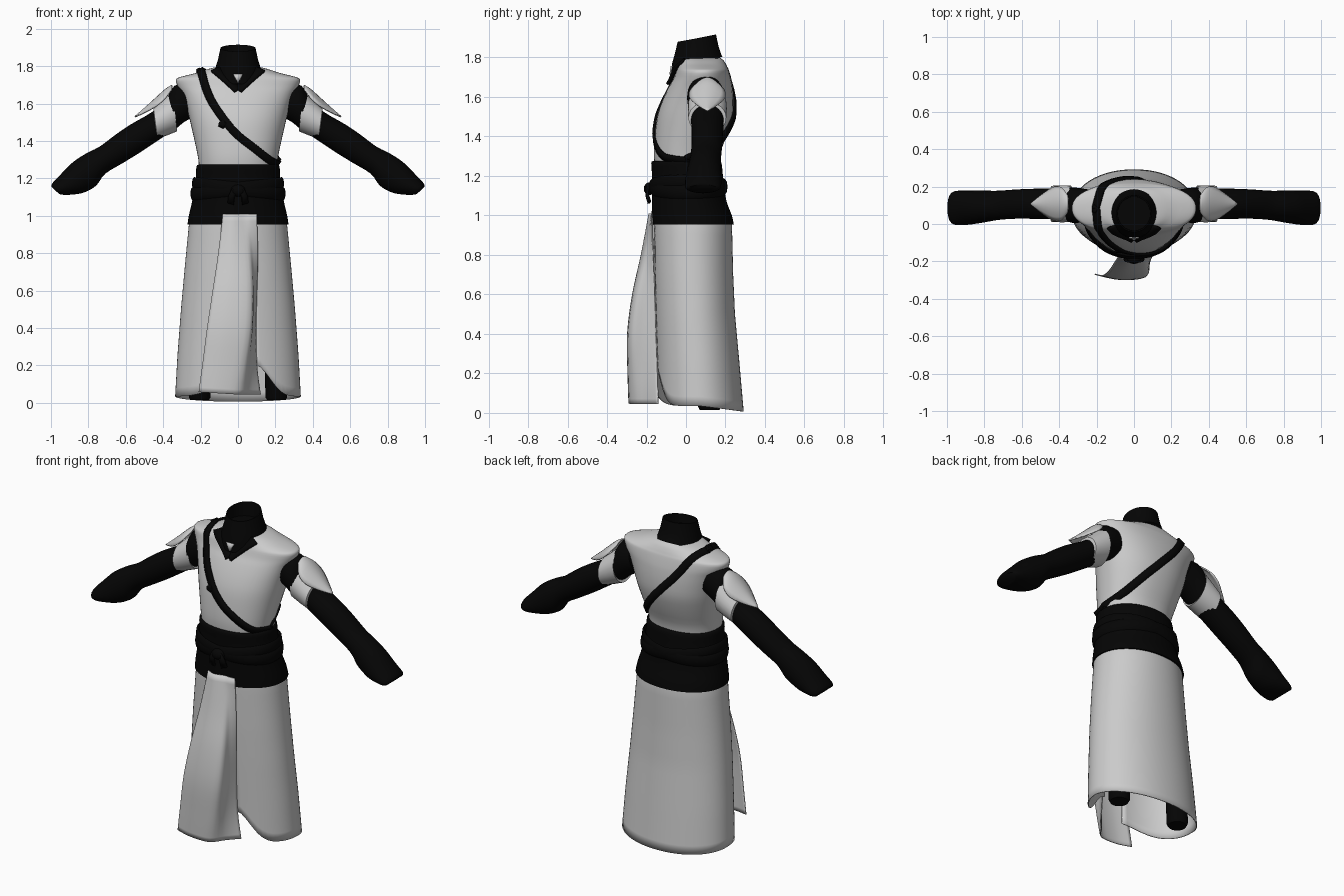
import bpy, bmesh, math
from mathutils import Vector

if "Cube" in bpy.data.objects:
    bpy.data.objects.remove(bpy.data.objects["Cube"])


def material(name, v):
    m = bpy.data.materials.new(name)
    m.use_nodes = True
    m.diffuse_color = (v, v, v, 1)
    m.node_tree.nodes["Principled BSDF"].inputs["Base Color"].default_value = (v, v, v, 1)
    return m


CLOTH = material("pale grey cloth", 0.6)
BLACK = material("black cloth", 0.0015)


def grid(name, rows, mat, closed=True, caps=True, thick=0, mirror=False, loop=False):
    """Skin a list of point rows into a smooth surface."""
    bm = bmesh.new()
    vs = [[bm.verts.new(p) for p in r] for r in rows]
    n = len(rows[0])
    pairs = list(zip(vs, vs[1:])) + ([(vs[-1], vs[0])] if loop else [])
    for r, s in pairs:
        for j in range(n if closed else n - 1):
            k = (j + 1) % n
            bm.faces.new((r[j], r[k], s[k], s[j]))
    if closed and caps:
        bm.faces.new(vs[0][::-1])
        bm.faces.new(vs[-1])
    bmesh.ops.remove_doubles(bm, verts=bm.verts, dist=0.0005)
    bmesh.ops.recalc_face_normals(bm, faces=bm.faces)
    me = bpy.data.meshes.new(name)
    bm.to_mesh(me)
    bm.free()
    ob = bpy.data.objects.new(name, me)
    bpy.context.collection.objects.link(ob)
    me.materials.append(mat)
    if mirror:
        ob.modifiers.new("mirror", "MIRROR")
    if thick:
        mod = ob.modifiers.new("thickness", "SOLIDIFY")
        mod.thickness, mod.offset = thick, 0
    bpy.ops.object.select_all(action="DESELECT")
    ob.select_set(True)
    bpy.context.view_layer.objects.active = ob
    bpy.ops.object.shade_smooth_by_angle(angle=math.radians(50))
    return ob


def smooth(pts, steps=5, loop=False):
    """Catmull-Rom resampling of tuples."""
    n, out = len(pts), []
    for i in range(n if loop else n - 1):
        q = [pts[j % n] if loop else pts[min(max(j, 0), n - 1)] for j in range(i - 1, i + 3)]
        for s in range(steps):
            t = s / steps
            out.append(tuple(b + 0.5 * t * (c - a + t * (2*a - 5*b + 4*c - d + t * (3*(b - c) + d - a)))
                             for a, b, c, d in zip(*q)))
    return out if loop else out + [tuple(pts[-1])]


def at(profile, z):
    """Ring (rx, front y, back y) of a profile at height z."""
    p = sorted(profile)
    z = min(max(z, p[0][0]), p[-1][0])
    for a, b in zip(p, p[1:]):
        if z <= b[0]:
            t = (z - a[0]) / (b[0] - a[0])
            return [u + (v - u) * t for u, v in zip(a[1:], b[1:])]


def ring_point(ring, a, z, n=2.0, grow=0.0):
    rx, y0, y1 = ring
    c, s = math.cos(a), math.sin(a)
    px = math.copysign(abs(c) ** (2 / n), c)
    py = math.copysign(abs(s) ** (2 / n), s)
    return (px * (rx + grow), (y0 + y1) / 2 + py * ((y1 - y0) / 2 + grow), z)


ANGLES = [math.tau * i / 48 for i in range(48)]
VEST_N, SKIRT_N = 2.2, 2.08


def body(name, profile, mat, n):
    rows = [[ring_point(r[1:], a, r[0], n) for a in ANGLES] for r in smooth(profile, 3)]
    return grid(name, rows, mat)


def sleeve(name, path, mat):
    """Mirrored tube; path items are top x, top z, bottom x, bottom z, y, y radius."""
    rows = []
    for xt, zt, xb, zb, y, ry in path:
        rows.append([((xt + xb) / 2 + (xt - xb) / 2 * math.cos(t), y + ry * math.sin(t),
                      (zt + zb) / 2 + (zt - zb) / 2 * math.cos(t)) for t in ANGLES[::2]])
    return grid(name, rows, mat, mirror=True)


# Vest: height, half width, front y, back y
VEST = [(1.20, .205, -.15, .16), (1.30, .212, -.163, .168), (1.40, .232, -.158, .205),
        (1.50, .255, -.145, .235), (1.58, .275, -.12, .24), (1.65, .30, -.088, .235),
        (1.69, .322, -.065, .228), (1.73, .332, -.05, .218), (1.745, .30, -.045, .212),
        (1.765, .22, -.04, .203), (1.785, .16, -.035, .19), (1.80, .10, -.03, .17)]
body("vest", VEST, CLOTH, VEST_N)


def ribbon(name, path, width, loop=False):
    """Flat band on the vest; path items are x, z, side (-1 front to 1 back)."""
    pts = []
    for x, z, s in smooth(path, 6, loop):
        rx, y0, y1 = at(VEST, z)
        depth = max(0, 1 - abs(x / rx) ** VEST_N) ** (1 / VEST_N)
        s = max(-1, min(1, s))
        pts.append(Vector((x, (y0 + y1) / 2 + s * depth * (y1 - y0) / 2, z)))
    rows, n = [], len(pts)
    for i, p in enumerate(pts):
        a = pts[(i - 1) % n] if loop else pts[max(i - 1, 0)]
        b = pts[(i + 1) % n] if loop else pts[min(i + 1, n - 1)]
        out = (p - Vector((0, .05, 1.45))).normalized()
        side = (b - a).cross(out).normalized() * width / 2
        p = p + out * 0.006
        rows.append([p - side, p, p + side])
    return grid(name, rows, BLACK, closed=False, thick=.014, loop=loop)


# Shoulder strap, running round the body
ribbon("cross_strap", [(-.195, 1.768, -1), (-.165, 1.67, -1), (-.12, 1.58, -1), (-.02, 1.45, -1),
                       (.09, 1.36, -1), (.175, 1.295, -1), (.212, 1.285, 0), (.17, 1.34, 1),
                       (.09, 1.44, 1), (0, 1.54, 1), (-.10, 1.65, 1), (-.175, 1.755, 1),
                       (-.21, 1.772, 0)], .042, loop=True)
bpy.ops.mesh.primitive_ico_sphere_add(subdivisions=1, radius=.03, location=(-.08, -.146, 1.49))
buckle = bpy.context.object
buckle.name = "strap_buckle"
buckle.scale = (1, .4, .8)
buckle.data.materials.append(BLACK)

# Crossed neckline and standing collar
for sx, label in ((1, "left"), (-1, "right")):
    ribbon(label + "_lapel", [(sx * .12, 1.778, -1), (sx * .065, 1.728, -1), (0, 1.668, -1)], .05)


def collar_row(scale, base, tilt):
    ring = (.108 * scale, .055 - .112 * scale, .055 + .112 * scale)
    return [ring_point(ring, a, base + tilt * math.sin(a)) for a in ANGLES]


grid("collar", [collar_row(1.17, 1.755, .05), collar_row(1.12, 1.79, .02), collar_row(.98, 1.84, .015),
                collar_row(.87, 1.897, .018), collar_row(.81, 1.897, .018), collar_row(.8, 1.83, 0)], BLACK)
grid("undershirt_patch", [[(-.026, -.073, 1.757), (.026, -.073, 1.757)],
                          [(-.002, -.08, 1.712), (.002, -.08, 1.712)]], CLOTH, closed=False, thick=.009)

# Sleeves flaring to slanted cuffs, arm bands and pointed shoulder plates
sleeve("sleeves", smooth([(.27, 1.71, .22, 1.54, .1, .085), (.34, 1.695, .29, 1.5, .1, .095),
                          (.39, 1.615, .345, 1.455, .105, .09), (.46, 1.555, .41, 1.415, .108, .083),
                          (.58, 1.485, .53, 1.335, .108, .08), (.66, 1.43, .62, 1.28, .106, .078),
                          (.74, 1.37, .71, 1.225, .1, .078), (.81, 1.335, .755, 1.165, .095, .083),
                          (.885, 1.285, .80, 1.135, .09, .088), (.945, 1.225, .85, 1.118, .087, .092),
                          (.992, 1.175, .92, 1.112, .086, .09), (.998, 1.155, .955, 1.116, .086, .075)], 3), BLACK)
sleeve("arm_bands", [(.355, 1.645, .335, 1.47, .108, .088), (.35, 1.665, .325, 1.452, .108, .098),
                     (.40, 1.62, .38, 1.43, .108, .099), (.452, 1.575, .43, 1.412, .108, .096),
                     (.452, 1.56, .435, 1.425, .108, .084)], CLOTH)
plate = [[(x, .108 + v / 4 * w, z - .5 * w * (v / 4) ** 2) for v in range(-4, 5)]
         for x, z, w in smooth([(.352, 1.697, .04), (.385, 1.677, .085), (.43, 1.637, .088),
                                (.49, 1.582, .05), (.55, 1.53, .002)], 3)]
grid("shoulder_plates", plate, CLOTH, closed=False, thick=.008, mirror=True)

# Wide waistband with crossed sash rolls and a knot
BELT = [(.955, .27, -.174, .242), (1.0, .263, -.174, .232), (1.08, .245, -.172, .203),
        (1.2, .226, -.172, .187), (1.265, .222, -.176, .18), (1.275, .205, -.165, .165)]
body("waistband", BELT, BLACK, SKIRT_N)
for i, (mid, tilt) in enumerate(((1.145, .026), (1.145, -.026))):
    rows = []
    for a in ANGLES:
        z = mid + tilt * math.cos(a)
        rows.append([ring_point(at(BELT, z), a, z + .036 * math.sin(t), SKIRT_N, .004 + .012 * math.cos(t))
                     for t in ANGLES[::6]])
    grid("sash_roll_%d" % (i + 1), rows, BLACK, caps=False, loop=True)
bpy.ops.mesh.primitive_uv_sphere_add(segments=16, ring_count=8, radius=.036, location=(0, -.185, 1.135))
knot = bpy.context.object
knot.name = "sash_knot"
knot.scale = (1.1, .8, .9)
knot.data.materials.append(BLACK)
bpy.ops.object.shade_smooth()
grid("sash_tails", [[(.005, -.2, 1.14), (.03, -.2, 1.15)], [(.02, -.2, 1.10), (.05, -.195, 1.11)],
                    [(.022, -.188, 1.06), (.055, -.182, 1.07)]], BLACK, closed=False, thick=.012, mirror=True)

# Long skirt, open at the front with a rounded slit corner
SKIRT = [(1.0, .25, -.163, .22), (.95, .26, -.164, .23), (.7, .284, -.162, .236),
         (.5, .302, -.157, .245), (.25, .321, -.15, .268), (0, .335, -.145, .29)]
columns = []
for i in range(61):
    a = math.radians(-75 + 339 * i / 60)
    hem = .035 - .028 * max(0, math.sin(a))
    hem += .17 * math.exp(-(i / 3.6) ** 2) + .05 * math.exp(-((60 - i) / 5) ** 2)
    zs = [1 + (hem - 1) * k / 20 for k in range(21)]
    columns.append([ring_point(at(SKIRT, z), a, z, SKIRT_N) for z in zs])
grid("skirt", columns, CLOTH, closed=False, thick=.006)

# Folded front flap: height, left x, fold x, right x, front y, back y
FLAP = [(1.01, -.08, .03, .10, -.178, -.172), (.8, -.105, .05, .105, -.218, -.166),
        (.6, -.135, .065, .10, -.262, -.158), (.4, -.165, .06, .095, -.287, -.152),
        (.2, -.19, .03, .10, -.285, -.145), (.045, -.21, .0, .12, -.28, -.14)]
rows = []
for z, xl, xm, xr, yf, yb in smooth(FLAP, 4):
    line = [(xl, yf + .012), (xl * .55 + xm * .45, yf - .008), (xm, yf + .005),
            (xm * .5 + xr * .5, yf * .45 + yb * .55), (xr, yb)]
    dip = .05 * max(0, .3 - z)
    rows.append([(x, y, z + dip * (x / xl if x < 0 else 0)) for x, y in smooth(line, 4)])
grid("front_flap", rows, CLOTH, closed=False, thick=.006)

# Trouser legs, leaning inwards under the skirt
legs = [[(x + r * math.cos(a), .12 + r * math.sin(a), z) for a in ANGLES[::2]]
        for z, x, r in ((.015, .205, .05), (.03, .205, .058), (.3, .2, .06), (.9, .11, .075))]
grid("trouser_legs", legs, BLACK, mirror=True)
